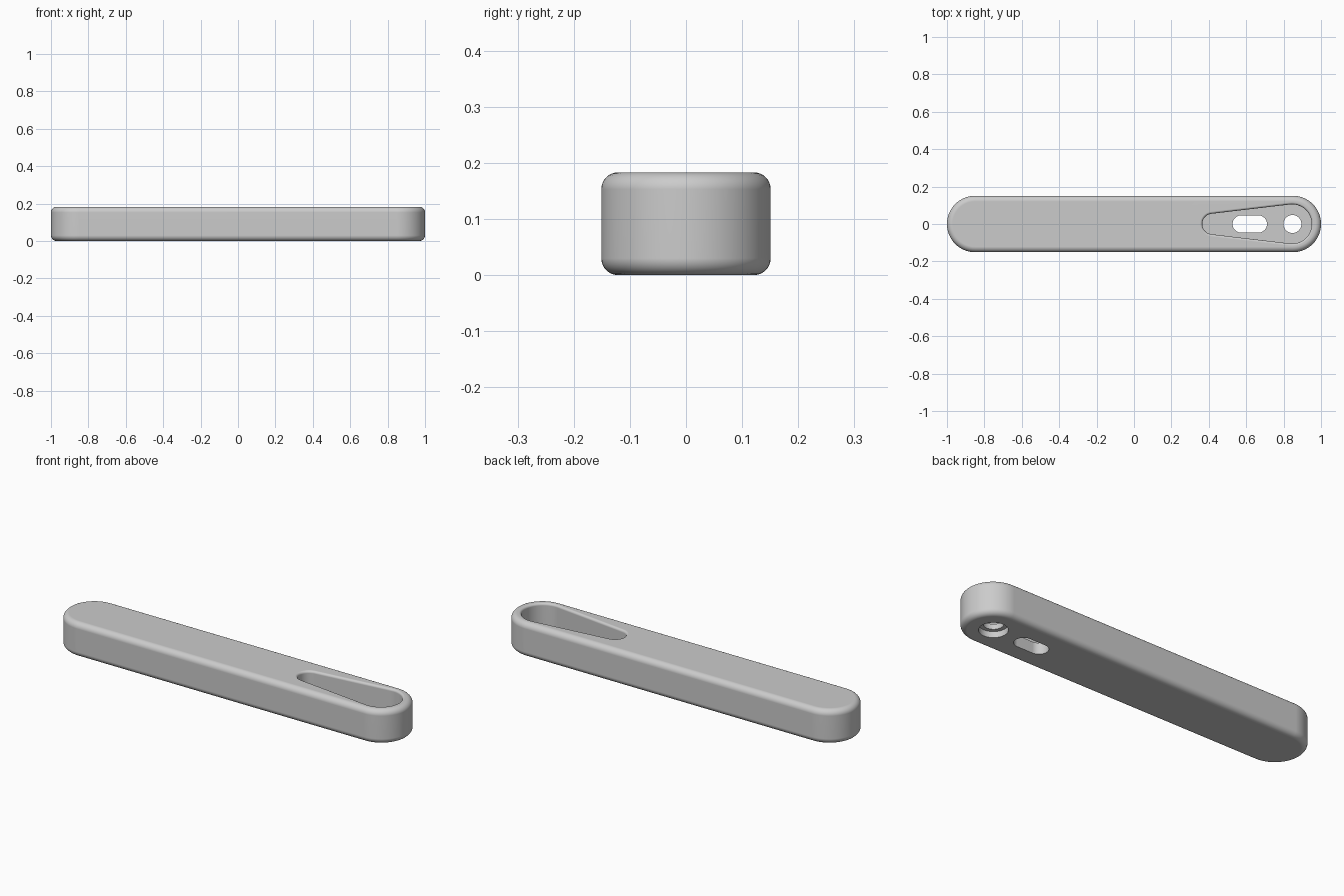
import bpy, bmesh, math

if "Cube" in bpy.data.objects:
    bpy.data.objects.remove(bpy.data.objects["Cube"])

LENGTH, WIDTH, HEIGHT = 2.0, 0.302, 0.183
FILLET, RIM = 0.03, 0.012
FLOOR = 0.06       # thickness left under the pocket
STEPS = 8          # segments per fillet

grey = bpy.data.materials.new("light grey")
grey.use_nodes = True
colour = (0.6, 0.6, 0.6, 1)
grey.diffuse_color = colour
grey.node_tree.nodes["Principled BSDF"].inputs["Base Color"].default_value = colour


def capsule(x0, r0, x1, r1, grow=0.0, n=32):
    """Outline of two round ends joined by their common tangents."""
    t = math.acos((r0 - r1) / (x1 - x0)) if x1 > x0 else math.pi / 2
    pts = []
    for cx, r, start, sweep in ((x1, r1, -t, 2 * t),
                                (x0, r0, t, 2 * (math.pi - t))):
        for i in range(n + 1):
            if x1 == x0 and i == n:
                continue
            a = start + sweep * i / n
            pts.append((cx + (r + grow) * math.cos(a), (r + grow) * math.sin(a)))
    return pts


def loft(name, rings):
    """Closed solid through a stack of (outline, z) rings."""
    bm = bmesh.new()
    loops = [[bm.verts.new((x, y, z)) for x, y in pts] for pts, z in rings]
    for a, b in zip(loops, loops[1:]):
        for i in range(len(a)):
            j = (i + 1) % len(a)
            bm.faces.new((a[i], a[j], b[j], b[i]))
    bm.faces.new(loops[0][::-1])
    bm.faces.new(loops[-1])
    bmesh.ops.recalc_face_normals(bm, faces=bm.faces)
    mesh = bpy.data.meshes.new(name)
    bm.to_mesh(mesh)
    bm.free()
    mesh.materials.append(grey)
    ob = bpy.data.objects.new(name, mesh)
    bpy.context.collection.objects.link(ob)
    return ob


def arc(radius):
    """Quarter arc as (inset, drop) pairs from the side to the flat."""
    for i in range(STEPS + 1):
        a = math.pi / 2 * i / STEPS
        yield radius * (1 - math.cos(a)), radius * (1 - math.sin(a))


# Rounded bar
R = WIDTH / 2
end = LENGTH / 2 - R
upper = [(capsule(-end, R, end, R, -inset), HEIGHT - drop) for inset, drop in arc(FILLET)]
lower = [(pts, HEIGHT - z) for pts, z in reversed(upper)]
body = loft("handle_body", lower + upper)

# Tapered pocket with a softened rim
taper = (0.42, 0.055, 0.845, 0.105)
rings = [(capsule(*taper), FLOOR)]
rings += [(capsule(*taper, grow=inset), HEIGHT - drop) for inset, drop in arc(RIM)]
rings.append((capsule(*taper, grow=RIM), HEIGHT + 0.05))
cutters = [loft("pocket_cutter", rings)]


# Slot, round hole and its counterbore from below
def hole(name, x0, x1, r, top):
    outline = capsule(x0, r, x1, r)
    cutters.append(loft(name, [(outline, -0.05), (outline, top)]))


hole("slot_cutter", 0.573, 0.665, 0.046, 0.1)
hole("hole_cutter", 0.847, 0.847, 0.048, 0.1)
hole("counterbore_cutter", 0.847, 0.847, 0.069, 0.032)

bpy.ops.object.select_all(action='DESELECT')
bpy.context.view_layer.objects.active = body
body.select_set(True)
for cutter in cutters:
    cutter.hide_render = True
    mod = body.modifiers.new("cut", 'BOOLEAN')
    mod.operation, mod.solver, mod.object = 'DIFFERENCE', 'EXACT', cutter
    bpy.ops.object.modifier_apply(modifier=mod.name)
    bpy.data.objects.remove(cutter)

# Smooth fillets, crisp pocket floor and hole edges
bpy.ops.object.shade_smooth_by_angle(angle=math.radians(35))
weighted = body.modifiers.new("weighted normals", 'WEIGHTED_NORMAL')
weighted.keep_sharp = True
